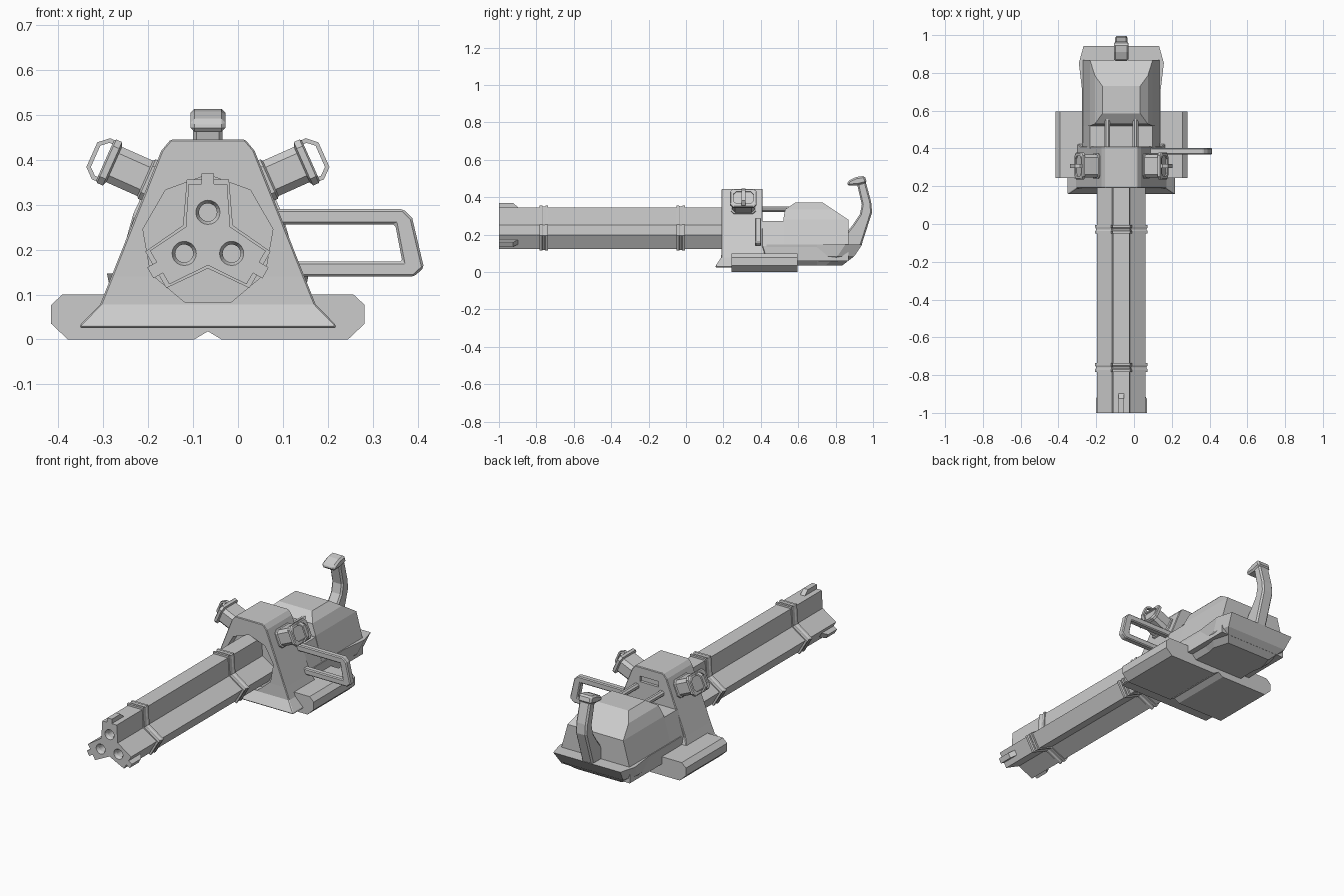
import bpy, bmesh
from math import sin, cos, radians, pi
from mathutils import Matrix, Vector

if "Cube" in bpy.data.objects:
    bpy.data.objects.remove(bpy.data.objects["Cube"])

CX, CZ = -0.067, 0.222          # symmetry plane and barrel axis height


def finish(name, bm, bevel=0, mirror=False):
    bmesh.ops.recalc_face_normals(bm, faces=bm.faces)
    me = bpy.data.meshes.new(name)
    bm.to_mesh(me)
    bm.free()
    ob = bpy.data.objects.new(name, me)
    ob.location.x = CX
    bpy.context.collection.objects.link(ob)
    if bevel:
        m = ob.modifiers.new("bevel", 'BEVEL')
        m.width, m.segments, m.limit_method = bevel, 1, 'ANGLE'
        m.angle_limit = radians(35)
    if mirror:
        m = ob.modifiers.new("mirror", 'MIRROR')
        m.use_mirror_merge = False
    return ob


def loft(bm, rings, mat=Matrix()):
    """Skin a stack of equal-length rings and cap both ends."""
    vs = [[bm.verts.new(mat @ Vector(p)) for p in r] for r in rings]
    n = len(vs[0])
    for a, b in zip(vs, vs[1:]):
        for i in range(n):
            bm.faces.new((a[i], a[(i + 1) % n], b[(i + 1) % n], b[i]))
    bm.faces.new(vs[0])
    bm.faces.new(vs[-1])


def prism_rings(pts, axis, a, b):
    """Extrude a 2D profile along x (pts are y,z) or y (pts are x,z)."""
    if axis == 'x':
        return [[(t, p, q) for p, q in pts] for t in (a, b)]
    return [[(p, t, q) for p, q in pts] for t in (a, b)]


def prism(name, pts, axis, a, b, bevel=0, mirror=False):
    bm = bmesh.new()
    loft(bm, prism_rings(pts, axis, a, b))
    return finish(name, bm, bevel, mirror)


def stack(name, rows, bevel=0):
    """Rectangles (z, half width, front y, back y) lofted upwards."""
    bm = bmesh.new()
    loft(bm, [[(-h, f, z), (h, f, z), (h, b, z), (-h, b, z)] for z, h, f, b in rows])
    return finish(name, bm, bevel)


def circle(x, y, z, r, n, start=0):
    return [(x + r * cos(start + 2 * pi * i / n), y, z + r * sin(start + 2 * pi * i / n))
            for i in range(n)]


def cut(ob, cutter):
    m = ob.modifiers.new("cut", 'BOOLEAN')
    m.operation, m.object, m.solver = 'DIFFERENCE', cutter, 'EXACT'
    cutter.hide_render = True
    cutter.hide_viewport = True
    cutter.display_type = 'WIRE'


def lobes(y, r, w, notch):
    """Three-armed barrel cross-section."""
    pts = []
    for k in range(3):
        a = radians(90 + 120 * k)
        for s in (-1, 1):
            pts.append((r * cos(a) - s * w * sin(a), y, CZ + r * sin(a) + s * w * cos(a)))
        a += radians(60)
        pts.append((notch * cos(a), y, CZ + notch * sin(a)))
    return pts


# barrel cluster with three bores
bm = bmesh.new()
loft(bm, [lobes(-1, .124, .043, .057), lobes(.26, .124, .043, .057)])
barrel = finish("barrel_cluster", bm)
bm = bmesh.new()
for k in range(3):
    a = radians(90 + 120 * k)
    x, z = .061 * cos(a), CZ + .061 * sin(a)
    loft(bm, [circle(x, y, z, r, 20) for y, r in
              ((-1.01, .027), (-1, .027), (-.985, .02), (-.93, .02))])
cut(barrel, finish("bore_cutter", bm))

# clamps around the barrel, waisted in the middle
for i, y in enumerate((-.76, -.028)):
    bm = bmesh.new()
    loft(bm, [lobes(y + d, r, w, n) for d, r, w, n in
              ((-.023, .134, .047, .064), (-.01, .134, .047, .064), (-.004, .129, .045, .06),
               (.004, .129, .045, .06), (.01, .134, .047, .064), (.023, .134, .047, .064))])
    finish(f"barrel_clamp_{i + 1}", bm)

# muzzle sight nubs, one on each arm
bm = bmesh.new()
for k in range(3):
    mat = Matrix.Translation((0, 0, CZ)) @ Matrix.Rotation(radians(120 * k), 4, 'Y')
    loft(bm, prism_rings([(-1, .11), (-1, .148), (-.925, .148), (-.895, .122), (-.895, .11)],
                         'x', -.014, .014), mat)
finish("muzzle_nubs", bm)

# front housing with flared skirt, barrel socket and rear slot
housing = stack("housing", [(.025, .285, .158, .43), (.032, .285, .158, .43),
                            (.078, .24, .188, .43), (.14, .215, .19, .41),
                            (.42, .104, .19, .41), (.445, .083, .19, .41)], .007)
bm = bmesh.new()
loft(bm, [circle(0, y, CZ - .002, .147, 9, pi / 2) for y in (.1, .235)])
cut(housing, finish("socket_cutter", bm))
cut(housing, prism("slot_cutter", [(-.055, .365), (.055, .365), (.055, .395), (-.055, .395)],
                   'y', .395, .45))

# rear body: low deck, faceted hump, bottom tray
stack("deck", [(.04, .205, .4, .56), (.14, .205, .4, .56), (.272, .165, .4, .56)])
stack("rear_hump", [(.06, .205, .52, .868), (.14, .205, .52, .868), (.28, .166, .52, .868),
                    (.335, .14, .53, .785), (.372, .1, .585, .73)])
bm = bmesh.new()
loft(bm, [[(sx * (w + e), y, z) for sx, e, y in
           ((-1, 0, .43), (1, 0, .43), (1, 0, .7), (1, f, back - .09),
            (1, f - .025, back), (-1, f - .025, back), (-1, f, back - .09), (-1, 0, .7))]
          for z, w, f, back in ((.035, .15, .01, .835), (.085, .198, .014, .9),
                                (.147, .207, .018, .942))])
finish("rear_tray", bm)

# rods bridging the gap between housing and hump
bm = bmesh.new()
for x in (-.075, .075):
    loft(bm, [circle(x, y, .337, .016, 8, pi / 8) for y in (.4, .58)])
finish("bridge_rods", bm)

# side skids, one piece with a notch under the centre
half = [(0, .018), (.03, 0), (.312, 0), (.349, .035), (.349, .077), (.324, .1)]
prism("skids", half + [(-x, z) for x, z in half[:0:-1]], 'y', .243, .595)

# rear grip and its cap
prism("rear_grip", [(.858, .14), (.937, .14), (.995, .32), (.99, .375), (.96, .485), (.915, .47),
                    (.94, .36), (.93, .31), (.89, .25), (.862, .215)], 'x', -.033, .033, .008)
prism("grip_cap", [(.862, .462), (.866, .488), (.91, .508), (.955, .515), (.968, .477),
                   (.915, .464)], 'x', -.039, .039, .009)

# carrying handle on the right side
prism("side_handle", [(p - CX, q) for p, q in
                      ((.05, .29), (.368, .29), (.388, .27), (.414, .16), (.392, .14), (.05, .14),
                       (.05, .173), (.366, .173), (.35, .256), (.05, .256))],
      'y', .368, .402, .005)

# angled side pods with a flange and a thin pull loop, mirrored
mat = Matrix.Translation((.125, .307, .352)) @ Matrix.Rotation(radians(-24), 4, 'Y')


def pod_ring(u, v, w, c=.016):
    return [(u, y, z) for y, z in ((-w, c - v), (c - w, -v), (w - c, -v), (w, c - v),
                                   (w, v - c), (w - c, v), (c - w, v), (-w, v - c))]


bm = bmesh.new()
loft(bm, [pod_ring(*r) for r in ((-.05, .048, .066), (.012, .048, .066), (.016, .043, .06),
                                 (.092, .043, .06), (.096, .053, .071), (.11, .053, .071),
                                 (.114, .048, .066), (.114, .036, .054), (.106, .036, .054))], mat)
finish("side_pods", bm, mirror=True)
bm = bmesh.new()
loft(bm, prism_rings([(.1, .05), (.124, .05), (.146, .03), (.146, -.03), (.124, -.05),
                      (.1, -.05), (.1, -.04), (.121, -.04), (.137, -.026), (.137, .026),
                      (.121, .04), (.1, .04)], 'y', -.01, .01), mat)
finish("pod_loops", bm, mirror=True)
